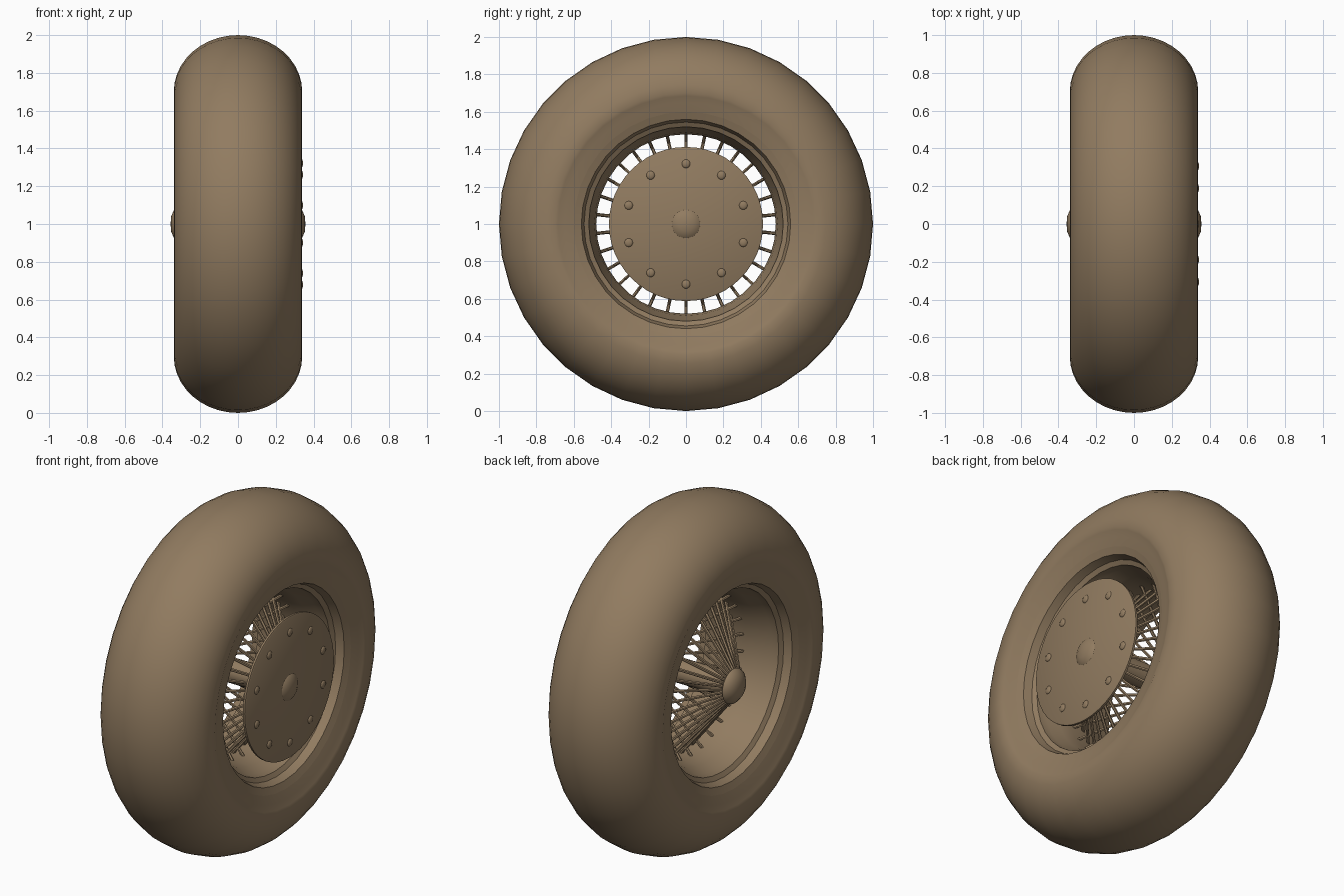
import bpy, bmesh, math
from mathutils import Vector

if "Cube" in bpy.data.objects:
    bpy.data.objects.remove(bpy.data.objects["Cube"])

TAN = bpy.data.materials.new("tan_brown")
TAN.diffuse_color = (0.285, 0.2, 0.118, 1)
TAN.use_nodes = True
TAN.node_tree.nodes["Principled BSDF"].inputs["Base Color"].default_value = TAN.diffuse_color
CENTRE = Vector((0, 0, 1))


def finish(name, bm, angle=35):
    """Turn a bmesh into a smooth-shaded object centred on the axle."""
    bmesh.ops.recalc_face_normals(bm, faces=bm.faces)
    mesh = bpy.data.meshes.new(name)
    bm.to_mesh(mesh)
    bm.free()
    mesh.materials.append(TAN)
    obj = bpy.data.objects.new(name, mesh)
    bpy.context.collection.objects.link(obj)
    obj.location = CENTRE
    bpy.ops.object.select_all(action='DESELECT')
    obj.select_set(True)
    bpy.context.view_layer.objects.active = obj
    bpy.ops.object.shade_smooth_by_angle(angle=math.radians(angle))
    return obj


def lathe(name, profile, segments=36, closed=False, angle=35):
    """Revolve (x, radius) points about the x axis."""
    bm = bmesh.new()
    verts = [bm.verts.new((x, 0, r)) for x, r in profile]
    pairs = list(zip(verts, verts[1:]))
    if closed:
        pairs.append((verts[-1], verts[0]))
    edges = [bm.edges.new(p) for p in pairs]
    bmesh.ops.spin(bm, geom=verts + edges, cent=(0, 0, 0), axis=(1, 0, 0),
                   angle=math.tau, steps=segments)
    bmesh.ops.remove_doubles(bm, verts=bm.verts, dist=1e-4)
    return finish(name, bm, angle)


def mirrored(half):
    """Extend a profile from the right side to the left side."""
    return half + [(-x, r) for x, r in reversed(half) if x > 1e-6]


def rod(bm, a, b, radius, sides=6):
    """Add a straight bar between two points."""
    d = b - a
    m = d.to_track_quat('Z', 'Y').to_matrix().to_4x4()
    m.translation = (a + b) / 2
    bmesh.ops.create_cone(bm, cap_ends=True, segments=sides, radius1=radius,
                          radius2=radius, depth=d.length, matrix=m)


# Tyre: rounded crown, full sidewalls, bead turning in to the rim
crown = [(0.34 * math.cos(t), 0.7 + 0.3 * math.sin(t))
         for t in (math.pi / 2 * i / 10 for i in range(11))]
wall = [(0.31, 0.60), (0.325, 0.65), (0.334, 0.685)]
right = wall + crown[:-1]
tyre = right + [(0, 1.0)] + [(-x, r) for x, r in reversed(right)]
lathe("tyre", tyre, angle=50)

# Rim: stepped flange on each side leading to the well
rim = [(0.31, 0.60), (0.295, 0.56), (0.25, 0.545), (0.235, 0.52), (0.19, 0.515),
       (0.13, 0.49), (0.06, 0.48), (0, 0.48)]
lathe("rim", mirrored(rim), angle=25)

# Hub barrel with spoke flanges and domed end caps
hub = [(0.357, 0), (0.354, 0.04), (0.342, 0.068), (0.32, 0.095), (0.305, 0.1),
       (0.295, 0.09), (0.28, 0.068), (0, 0.068)]
lathe("hub", mirrored(hub), segments=24)

# Wire spokes: one fan from each hub end, meeting the rim past the middle
bm = bmesh.new()
COUNT = 30
for side in (1, -1):
    for i in range(COUNT):
        t = math.tau * i / COUNT
        out = Vector((0, math.sin(t), math.cos(t)))
        rod(bm, out * 0.075 + Vector((side * 0.3, 0, 0)),
            out * 0.49 + Vector((-side * 0.04, 0, 0)), 0.009)
finish("spokes", bm)

# Round cover plate on the right side
lathe("cover_plate", [(0.316, 0), (0.316, 0.405), (0.32, 0.412), (0.332, 0.412),
                      (0.336, 0.405), (0.336, 0)], segments=48)

# Ring of ten domed bolts on the cover plate
bm = bmesh.new()
for i in range(10):
    t = math.tau * i / 10
    s = bmesh.ops.create_uvsphere(bm, u_segments=12, v_segments=8, radius=0.023)
    bmesh.ops.scale(bm, vec=(0.42, 1, 1), verts=s["verts"])
    bmesh.ops.translate(bm, verts=s["verts"],
                        vec=(0.335, 0.322 * math.sin(t), 0.322 * math.cos(t)))
finish("cover_bolts", bm)
